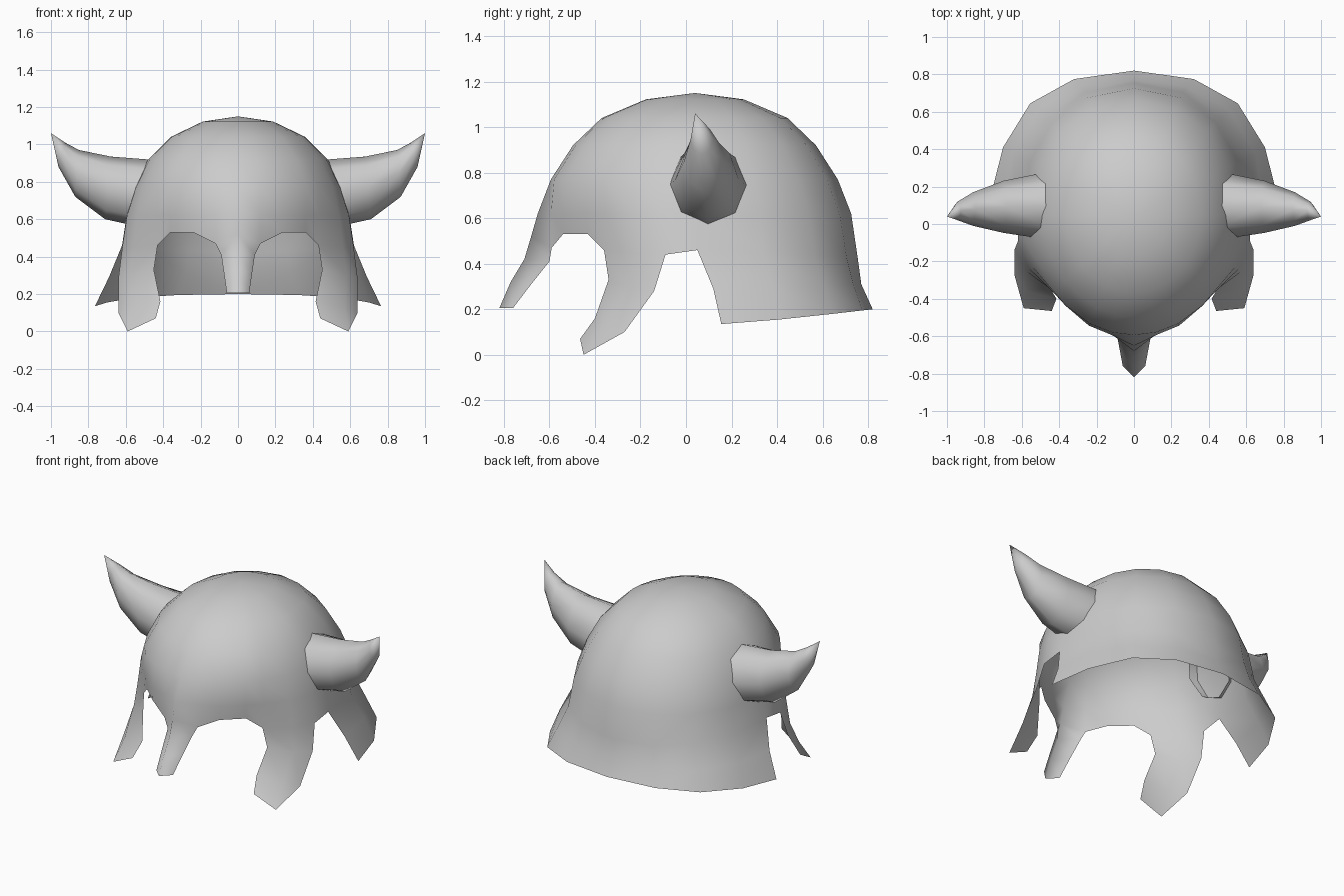
import bpy, bmesh, math

if "Cube" in bpy.data.objects:
    bpy.data.objects.remove(bpy.data.objects["Cube"])

steel = bpy.data.materials.new("light grey")
steel.diffuse_color = (0.6, 0.6, 0.6, 1)
steel.use_nodes = True
steel.node_tree.nodes["Principled BSDF"].inputs["Base Color"].default_value = steel.diffuse_color


def loft(bm, rows):
    """Skin consecutive rows of points (top row first, left to right seen from outside)."""
    grid = [[bm.verts.new(p) for p in row] for row in rows]
    for a, b in zip(grid, grid[1:]):
        for i in range(len(a) - 1):
            bm.faces.new((a[i], b[i], b[i + 1], a[i + 1]))


def finish(bm, name):
    """Weld, smooth and mirror a half across x = 0."""
    bmesh.ops.remove_doubles(bm, verts=bm.verts, dist=0.0005)
    for f in bm.faces:
        f.smooth = True
    mesh = bpy.data.meshes.new(name)
    bm.to_mesh(mesh)
    bm.free()
    mesh.materials.append(steel)
    ob = bpy.data.objects.new(name, mesh)
    bpy.context.collection.objects.link(ob)
    mirror = ob.modifiers.new("mirror", 'MIRROR')
    mirror.merge_threshold = 0.001
    return ob


# Lower edge of the dome, from the front ridge round the side to the back
edge = [(0, -.68, .52), (.12, -.59, .47), (.24, -.54, .53), (.36, -.43, .53),
        (.43, -.36, .46), (.56, -.24, .45), (.62, -.09, .44), (.62, .05, .46),
        (.585, .34, .45), (.46, .565, .44), (.26, .705, .43), (0, .755, .42)]
# Dome profile: height, share of the full radius, side radius, roundness
profile = [(1.15, 0, .63, 1), (1.122, .30, .63, 1), (1.04, .57, .63, 1),
           (.92, .745, .645, 1), (.77, .88, .63, 1), (.62, .96, .62, .4)]
cy = .04


def ring(h, f, rx, w):
    """One level of the dome, rounded from the edge outline towards an ellipse."""
    pts = []
    for x, y, z in edge:
        d = y - cy
        ry = .72 if d < 0 else .71
        s = 1 / math.hypot(x / rx, d / ry)
        s = 1 + (s - 1) * w * (1 if s > 1 else .5)
        pts.append((x * f * s, cy + d * f * s, h))
    return pts


helmet = bmesh.new()
loft(helmet, [ring(*p) for p in profile] + [edge])

# Nose guard, folded along its centre
loft(helmet, [edge[0:2],
              [(0, -.71, .42), (.09, -.60, .41)],
              [(0, -.77, .32), (.075, -.68, .31)],
              [(0, -.82, .205), (.06, -.76, .205)]])

# Cheek guard, ending in a point
tip = (.59, -.45, 0)
loft(helmet, [edge[4:7],
              [(.45, -.34, .33), (.58, -.25, .30), (.64, -.14, .28)],
              [(.415, -.40, .16), (.57, -.36, .13), (.64, -.27, .10)]])
loft(helmet, [[(.415, -.40, .16), (.57, -.36, .13)], [(.44, -.465, .07), tip]])
a, b, c = [helmet.verts.new(p) for p in ((.57, -.36, .13), tip, (.64, -.27, .10))]
helmet.faces.new((a, b, c))

# Flared neck guard
loft(helmet, [edge[7:],
              [(.69, .12, .29), (.65, .38, .30), (.51, .61, .30), (.28, .735, .31), (0, .77, .31)],
              [(.765, .155, .135), (.70, .41, .155), (.555, .645, .18), (.32, .775, .195), (0, .82, .20)]])
finish(helmet, "helmet_shell")

# Horns: eight-sided sections given by top (x, z), bottom (x, z), middle y and half width
sections = [((.42, .915), (.575, .57), .097, .174),
            ((.68, .935), (.71, .60), .092, .14),
            ((.85, .97), (.87, .72), .08, .09),
            ((.925, 1.01), (.96, .88), .07, .05),
            ((1, 1.06), (1, 1.06), .04, 0)]
horn = bmesh.new()
rows = []
for (tx, tz), (bx, bz), y, w in sections:
    row = []
    for k in range(9):
        ang = k * math.pi / 4
        s = math.sin(ang) / 2
        row.append(((tx + bx) / 2 + (tx - bx) * s, y + w * math.cos(ang),
                    (tz + bz) / 2 + (tz - bz) * s))
    rows.append(row[::-1])
loft(horn, rows)
bmesh.ops.remove_doubles(horn, verts=horn.verts, dist=0.0005)
bmesh.ops.recalc_face_normals(horn, faces=horn.faces)
finish(horn, "horns")
